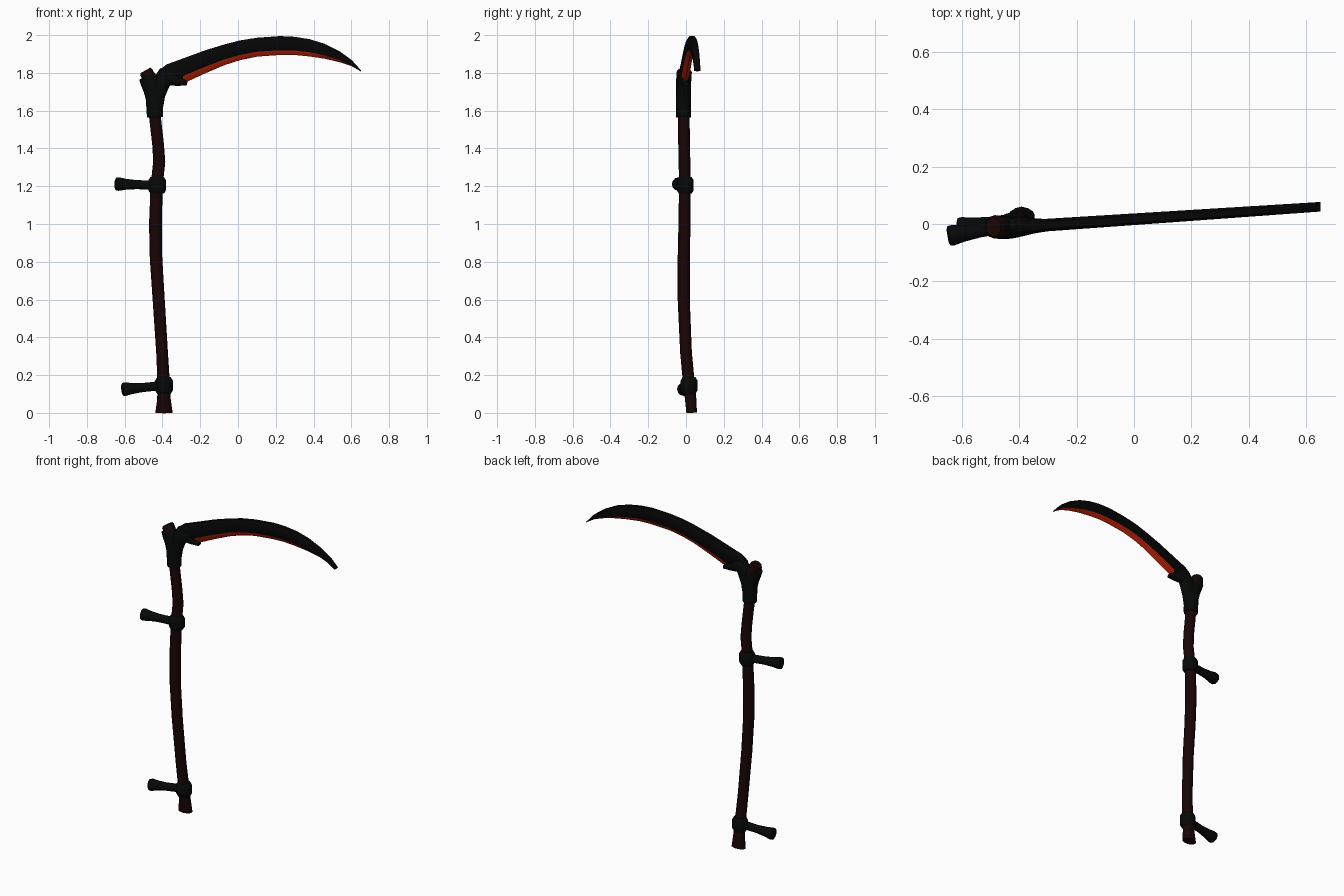
import bpy, bmesh, math
from mathutils import Vector

cube = bpy.data.objects.get("Cube")
if cube:
    bpy.data.objects.remove(cube)


def material(name, rgb):
    m = bpy.data.materials.new(name)
    m.use_nodes = True
    m.diffuse_color = (*rgb, 1)
    m.node_tree.nodes["Principled BSDF"].inputs["Base Color"].default_value = (*rgb, 1)
    return m


WOOD = material("dark red wood", (0.0095, 0.0015, 0.0015))
IRON = material("black iron", (0.0020, 0.0026, 0.0025))
STEEL = material("blade black", (0.0016, 0.0016, 0.0016))
RED = material("red edge", (0.50, 0.016, 0.002))


def finish(name, bm, mats, angle):
    bmesh.ops.recalc_face_normals(bm, faces=bm.faces)
    mesh = bpy.data.meshes.new(name)
    bm.to_mesh(mesh)
    bm.free()
    obj = bpy.data.objects.new(name, mesh)
    bpy.context.collection.objects.link(obj)
    for m in mats:
        mesh.materials.append(m)
    bpy.ops.object.select_all(action='DESELECT')
    obj.select_set(True)
    bpy.context.view_layer.objects.active = obj
    bpy.ops.object.shade_smooth_by_angle(angle=math.radians(angle))


def skin(bm, rings):
    """Join rings of vertices into a closed tube; returns faces per segment."""
    n = len(rings[0])
    segments = []
    for a, b in zip(rings, rings[1:]):
        segments.append([bm.faces.new((a[i], a[(i + 1) % n], b[(i + 1) % n], b[i]))
                         for i in range(n)])
    bm.faces.new(rings[0][::-1])
    bm.faces.new(rings[-1])
    return segments


def loft(name, stations, mat, sides=12):
    """Oval tube through (x, y, z, radius in the front plane, radius in depth)."""
    bm = bmesh.new()
    centres = [Vector(s[:3]) for s in stations]
    rings = []
    for i, (c, s) in enumerate(zip(centres, stations)):
        t = (centres[min(i + 1, len(centres) - 1)] - centres[max(i - 1, 0)]).normalized()
        side = t.cross(Vector((0, 1, 0))).normalized()
        depth = side.cross(t)
        angles = [math.tau * k / sides for k in range(sides)]
        rings.append([bm.verts.new(c + side * s[3] * math.cos(a) + depth * s[4] * math.sin(a))
                      for a in angles])
    skin(bm, rings)
    finish(name, bm, [mat], 45)


# Crooked wooden shaft with a flared foot and a tilted top end
loft("shaft", [
    (-.392, .030, 0, .046, .028), (-.392, .025, .07, .036, .030),
    (-.393, .016, .15, .033, .031), (-.402, 0, .32, .031, .031),
    (-.420, -.012, .6, .032, .032), (-.434, -.012, .82, .033, .032),
    (-.437, -.008, 1.0, .034, .032), (-.431, -.006, 1.2, .032, .031),
    (-.417, -.008, 1.33, .032, .031), (-.423, -.010, 1.42, .031, .031),
    (-.440, -.012, 1.57, .031, .031), (-.447, -.012, 1.70, .032, .032),
    (-.462, -.010, 1.76, .034, .038), (-.486, -.010, 1.804, .036, .041),
    (-.491, -.010, 1.813, .030, .034)], WOOD)


# Side grips, each a barrel collar on the shaft and a flared handle
def grip(label, hub, tip):
    hub, tip = Vector(hub), Vector(tip)
    profile = [(-.044, .036), (-.026, .047), (.026, .047), (.044, .036)]
    loft(label + "_collar", [(hub.x, hub.y, hub.z + h, r, r * .95) for h, r in profile], IRON)
    shape = [(0, .03), (.25, .024), (.5, .024), (.75, .029), (.92, .036), (.98, .034), (1, .024)]
    loft(label + "_handle", [(*hub.lerp(tip, t), r, r) for t, r in shape], IRON)


grip("upper_grip", (-.428, -.004, 1.205), (-.65, -.042, 1.212))
grip("lower_grip", (-.392, .016, .145), (-.615, -.014, .124))

# Forged socket: a sleeve along the shaft and an arm reaching to the blade
loft("socket_sleeve", [
    (-.440, -.013, 1.565, .042, .040), (-.443, -.013, 1.66, .045, .040),
    (-.450, -.013, 1.71, .050, .040), (-.468, -.013, 1.755, .050, .040),
    (-.485, -.012, 1.785, .044, .038)], IRON)
loft("socket_arm", [
    (-.436, -.013, 1.60, .036, .036), (-.428, -.013, 1.68, .042, .038),
    (-.412, -.011, 1.74, .049, .037), (-.385, -.009, 1.780, .052, .033),
    (-.350, -.007, 1.776, .046, .026), (-.305, -.004, 1.754, .024, .022),
    (-.270, -.002, 1.744, .012, .018)], IRON)

# Curved blade: rows of (x, edge height, spine height)
ROWS = [
    (-.415, 1.76, 1.815), (-.38, 1.745, 1.847), (-.29, 1.744, 1.881),
    (-.175, 1.797, 1.923), (-.069, 1.842, 1.955), (.01, 1.867, 1.975),
    (.10, 1.886, 1.989), (.222, 1.895, 1.998), (.30, 1.895, 1.994),
    (.38, 1.887, 1.981), (.46, 1.875, 1.956), (.54, 1.856, 1.915),
    (.603, 1.835, 1.868), (.65, 1.808, 1.815)]
bm = bmesh.new()
rings = []
for x, low, high in ROWS:
    w = .0225 - .0055 * (x + .4)
    y = .0166 + .067 * x
    bevel = .29 - .05 * min(1, max(0, (x + .3) / .5))
    section = [(0, 0), (w, bevel), (w, .86), (w * .6, .97),
               (-w * .6, .97), (-w, .86), (-w, bevel)]
    rings.append([bm.verts.new((x, y + dy, low + (high - low) * t)) for dy, t in section])
# The two bevels meeting at the cutting edge are red beyond the heel
for faces, row in zip(skin(bm, rings), ROWS):
    if row[0] > -.3:
        faces[0].material_index = faces[-1].material_index = 1
finish("blade", bm, [STEEL, RED], 40)
